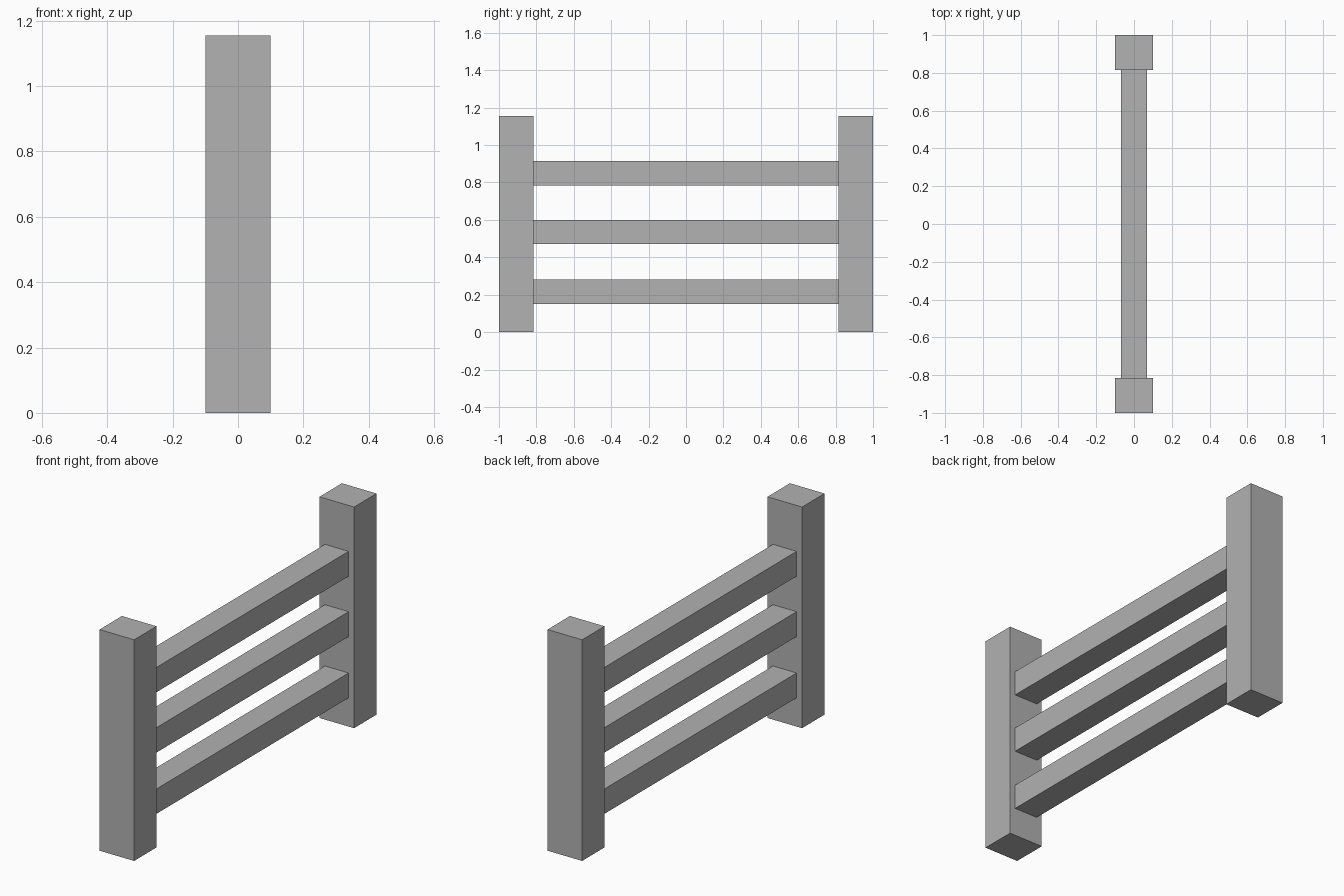
import bpy

cube = bpy.data.objects.get("Cube")
if cube:
    bpy.data.objects.remove(cube, do_unlink=True)

# Single plain grey
grey = bpy.data.materials.new("plain_grey")
grey.use_nodes = True
colour = (0.445, 0.445, 0.445, 1)
grey.diffuse_color = colour
grey.node_tree.nodes["Principled BSDF"].inputs["Base Color"].default_value = colour

POST_WIDTH, POST_DEPTH, POST_HEIGHT = 0.2, 0.185, 1.155
RAIL_WIDTH, RAIL_HEIGHT = 0.137, 0.13
RAIL_LENGTH = 2 - 2 * POST_DEPTH


def box(name, size, location):
    bpy.ops.mesh.primitive_cube_add(size=1, location=location)
    obj = bpy.context.object
    obj.name = name
    obj.scale = size
    bpy.ops.object.transform_apply(location=False, rotation=False, scale=True)
    obj.data.materials.append(grey)
    return obj


# Upright posts at both ends
for name, side in (("front_post", -1), ("back_post", 1)):
    box(name, (POST_WIDTH, POST_DEPTH, POST_HEIGHT),
        (0, side * (1 - POST_DEPTH / 2), POST_HEIGHT / 2))

# Horizontal rails between the posts
for name, z in (("lower_rail", 0.215), ("middle_rail", 0.535), ("upper_rail", 0.85)):
    box(name, (RAIL_WIDTH, RAIL_LENGTH, RAIL_HEIGHT), (0, 0, z))
